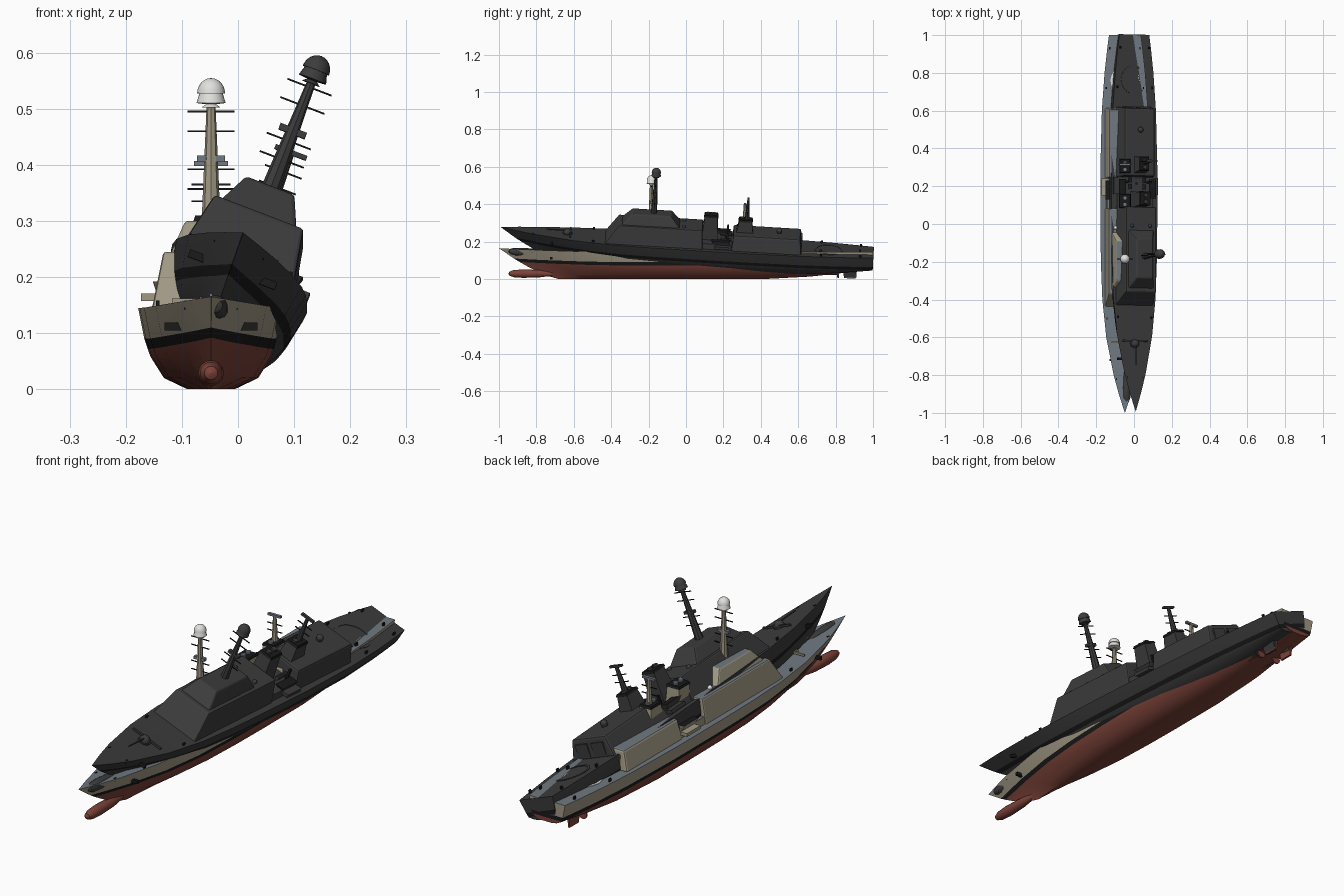
import bpy, bmesh, math
from mathutils import Matrix, Vector

if "Cube" in bpy.data.objects:
    bpy.data.objects.remove(bpy.data.objects["Cube"])


def material(name, rgb):
    m = bpy.data.materials.new(name)
    m.diffuse_color = (*rgb, 1)
    m.use_nodes = True
    m.node_tree.nodes["Principled BSDF"].inputs["Base Color"].default_value = m.diffuse_color
    return m


BEIGE = material("beige paint", (0.36, 0.32, 0.235))
DECK = material("blue grey deck", (0.16, 0.19, 0.22))
RED = material("red antifouling", (0.2, 0.055, 0.04))
BLACK = material("black trim", (0.01, 0.01, 0.01))
WHITE = material("white", (0.75, 0.75, 0.73))
CHAR = material("charcoal", (0.045, 0.045, 0.045))

ship = {}  # current ship: name prefix, matrix, dark flag


def finish(name, bm, mats, smooth=False, bevel=0):
    """Turn a bmesh into an object placed with the current ship."""
    bmesh.ops.recalc_face_normals(bm, faces=bm.faces[:])
    me = bpy.data.meshes.new(name)
    bm.to_mesh(me)
    bm.free()
    for m in mats:
        me.materials.append(CHAR if ship["dark"] and m is not BLACK else m)
    if smooth:
        me.shade_smooth()
        me.set_sharp_from_angle(angle=math.radians(35))
    ob = bpy.data.objects.new(ship["prefix"] + "_" + name, me)
    bpy.context.collection.objects.link(ob)
    ob.matrix_world = ship["matrix"]
    if bevel:
        b = ob.modifiers.new("bevel", "BEVEL")
        b.width, b.segments = bevel, 2
    return ob


def block(name, z, low, high, mat, top=None, x=0, bevel=0):
    """Tapered block; low and high are (half width, y start, y end)."""
    bm = bmesh.new()
    rings = [[bm.verts.new((x + sx * w, y, h)) for sx, y in
              ((-1, a), (1, a), (1, b), (-1, b))]
             for h, (w, a, b) in zip(z, (low, high))]
    bm.faces.new(rings[0])
    bm.faces.new(rings[1]).material_index = 1
    for i in range(4):
        k = (i + 1) % 4
        bm.faces.new((rings[0][i], rings[0][k], rings[1][k], rings[1][i]))
    return finish(name, bm, (mat, top or mat), bevel=bevel)


def box(name, c, s, mat):
    return block(name, (c[2] - s[2] / 2, c[2] + s[2] / 2),
                 *[(s[0] / 2, c[1] - s[1] / 2, c[1] + s[1] / 2)] * 2, mat, x=c[0])


def lathe(name, profile, c, mat, n=16, axis="Z"):
    """Revolve (radius, height) points around an axis through c."""
    bm = bmesh.new()
    turn = Matrix.Rotation(math.pi / 2, 3, "X") if axis == "Y" else Matrix.Identity(3)
    rings = [[bm.verts.new(Vector(c) + turn @ Vector(
        (r * math.cos(math.tau * i / n), r * math.sin(math.tau * i / n), h)))
        for i in range(n)] for r, h in profile]
    for a, b in zip(rings, rings[1:]):
        for i in range(n):
            bm.faces.new((a[i], a[(i + 1) % n], b[(i + 1) % n], b[i]))
    bm.faces.new(rings[0])
    bm.faces.new(rings[-1])
    return finish(name, bm, (mat,), smooth=True)


def dome(r, z0=0, k=1.0):
    return [(max(r * math.cos(a * math.pi / 12), 0.0004), z0 + k * r * math.sin(a * math.pi / 12))
            for a in range(7)]


def interp(table, x):
    for (a, va), (b, vb) in zip(table, table[1:]):
        if x <= b:
            return va + (vb - va) * (x - a) / (b - a)
    return table[-1][1]


PLAN = [(-1, 0.004), (-0.9, 0.25), (-0.8, 0.46), (-0.6, 0.76), (-0.4, 0.92), (-0.2, 0.98),
        (0, 1), (0.3, 1), (0.6, 0.94), (0.8, 0.83), (0.93, 0.72), (1, 0.65)]
# half width, height, stem y, fullness exponent
LEVELS = [(0.042, 0.0, -0.68, 1.5), (0.084, 0.02, -0.77, 1.4), (0.108, 0.058, -0.86, 1.2),
          (0.113, 0.072, -0.89, 1.15), (0.119, 0.09, -0.92, 1.1), (0.13, 0.145, -1.0, 1.0)]


def hull():
    bm = bmesh.new()
    rows = []
    for t, f in PLAN:
        half = []
        for w, z, stem, p in LEVELS:
            y = stem + (1 - stem) * (t + 1) / 2
            if z < 0.072:
                z += 0.055 * max(0, (y - 0.45) / 0.55) ** 1.5 * (1 - z / 0.072)
            z += 0.02 * max(0, (-t - 0.3) / 0.7) ** 2 * min(1, z / 0.07)
            half.append((w * f ** p, y, z))
        rows.append([[bm.verts.new((s * x, y, z)) for x, y, z in half] for s in (-1, 1)])
    n = len(LEVELS)
    paint = [0, 0, 0, 1, 2]
    for a, b in zip(rows, rows[1:]):
        for s in (0, 1):
            for j in range(n - 1):
                bm.faces.new((a[s][j], b[s][j], b[s][j + 1], a[s][j + 1])).material_index = paint[j]
        bm.faces.new((a[0][0], a[1][0], b[1][0], b[0][0])).material_index = 0
        bm.faces.new((a[0][-1], a[1][-1], b[1][-1], b[0][-1])).material_index = 3
    for r in (rows[0], rows[-1]):
        for j in range(n - 1):
            bm.faces.new((r[0][j], r[1][j], r[1][j + 1], r[0][j + 1])).material_index = paint[j]
    finish("hull", bm, (RED, BLACK, BEIGE, DECK), smooth=True)


def funnel(name, y, z0, z1, w):
    block(name, (z0, z1), (w, y - 0.045, y + 0.045), (w * 0.8, y - 0.032, y + 0.036), BEIGE)
    block(name + "_cap", (z1, z1 + 0.01), (w * 0.9, y - 0.036, y + 0.04),
          (w * 0.8, y - 0.032, y + 0.036), BLACK)
    for d in (-0.016, 0.018):
        lathe(name + "_exhaust", [(0.011, 0), (0.011, 0.008)], (0, y + d, z1 + 0.01), DECK, 12)


def yards(y, heights, half):
    for h in heights:
        box("mast_yard", (0, y, h), (2 * half, 0.004, 0.003), BLACK)


def build(prefix, matrix, dark):
    ship.update(prefix=prefix, matrix=matrix, dark=dark)
    hull()
    # bow bulb
    lathe("bow_bulb", [(0.0005, 0.95), (0.012, 0.943), (0.02, 0.92), (0.023, 0.87),
                       (0.02, 0.78), (0.005, 0.66)], (0, 0, 0.029), RED, 14, "Y")
    # superstructure
    block("main_house", (0.14, 0.245), (0.106, -0.44, 0.085), (0.085, -0.37, 0.08), BEIGE, DECK, bevel=0.006)
    block("bridge", (0.24, 0.3), (0.073, -0.355, -0.04), (0.046, -0.3, -0.09), BEIGE, DECK, bevel=0.006)
    block("midship_house", (0.14, 0.175), (0.1, 0.07, 0.26), (0.095, 0.07, 0.26), BEIGE, DECK)
    block("hangar", (0.14, 0.226), (0.107, 0.24, 0.615), (0.084, 0.245, 0.605), BEIGE, DECK, bevel=0.008)
    for x in (-0.04, 0.04):
        box("hangar_door", (x, 0.611, 0.178), (0.06, 0.008, 0.055), DECK)
    # funnels
    funnel("forward_funnel", 0.12, 0.17, 0.3, 0.035)
    funnel("aft_funnel", 0.305, 0.22, 0.285, 0.032)
    # main mast with radar dome
    y = -0.185
    lathe("main_mast", [(0.017, 0.295), (0.008, 0.505)], (0, y, 0), BEIGE, 8)
    yards(y, (0.357, 0.392, 0.46, 0.495), 0.042)
    box("mast_radar", (0, y, 0.411), (0.05, 0.016, 0.012), DECK)
    lathe("dome_base", [(0.017, 0.502), (0.009, 0.508), (0.026, 0.51), (0.021, 0.527)], (0, y, 0), WHITE)
    lathe("radar_dome", dome(0.025, 0.527, 1.1), (0, y, 0), WHITE)
    # aft mast with bar radar
    lathe("aft_mast", [(0.013, 0.285), (0.007, 0.4)], (0, 0.315, 0), BEIGE, 8)
    yards(0.315, (0.335, 0.365), 0.035)
    box("bar_radar", (0, 0.315, 0.402), (0.06, 0.012, 0.009), DECK)
    # foredeck gun
    lathe("gun_mount", [(0.026, 0.145), (0.026, 0.155)] + dome(0.022, 0.155), (0, -0.64, 0), BEIGE, 12)
    lathe("gun_barrel", [(0.004, 0), (0.003, 0.11)], (0, -0.645, 0.168), DECK, 8, "Y")
    for s in (-1, 1):
        arm = box("gun_arm", (s * 0.04, -0.625, 0.158), (0.06, 0.008, 0.008), BEIGE)
        # boats and rafts amidships
        block("boat", (0.172, 0.192), (0.012, 0.15, 0.225), (0.019, 0.13, 0.23), BEIGE, BLACK, x=s * 0.085)
        box("boat_platform", (s * 0.108, 0.195, 0.164), (0.034, 0.09, 0.014), BEIGE)
        box("boat_davit", (s * 0.062, 0.215, 0.2), (0.01, 0.01, 0.06), BLACK)
        for yr in (0.19, 0.225):
            lathe("life_raft", [(0.009, -0.013), (0.009, 0.013)], (s * 0.04, yr, 0.184), WHITE, 10, "Y")
        # anchors
        box("anchor", (s * 0.068, -0.72, 0.112), (0.03, 0.012, 0.014), BLACK)
        # rudders, shafts and screws
        block("rudder", (0.006, 0.06), (0.004, 0.85, 0.91), (0.005, 0.84, 0.915), RED, x=s * 0.04)
        lathe("propeller", [(0.019, -0.003), (0.019, 0.003)], (s * 0.04, 0.815, 0.026), RED, 12, "Y")
        lathe("shaft", [(0.004, -0.81), (0.004, -0.6)], (s * 0.04, 0, 0.026), RED, 8, "Y")
        # bollards along the deck edge
        for yb in (-0.82, -0.5, 0.72, 0.93):
            w = 0.12 * interp(PLAN, yb) - 0.006
            box("bollard", (s * w, yb, 0.15), (0.006, 0.012, 0.016), BLACK)
        lathe("sensor", dome(0.01, 0.245, 1.2), (s * 0.05, -0.02, 0), WHITE, 10)
    # small dome on the hangar
    lathe("hangar_dome", [(0.012, 0.225), (0.014, 0.235)] + dome(0.015, 0.237), (0, 0.49, 0), WHITE, 12)
    # flight deck ring marking
    lathe("landing_ring", [(0.066, 0.1455), (0.066, 0.1475), (0.076, 0.1475), (0.076, 0.1455)],
          (0, 0.76, 0), WHITE, 32)


# upright ship, and a heeled charcoal one lying through it
build("upright", Matrix.Translation((-0.048, 0, 0)), False)
build("heeled", Matrix.Translation((-0.05, -0.003, 0.066))
      @ Matrix.Rotation(math.radians(-3.4), 4, "X")
      @ Matrix.Rotation(math.radians(21), 4, "Y"), True)
